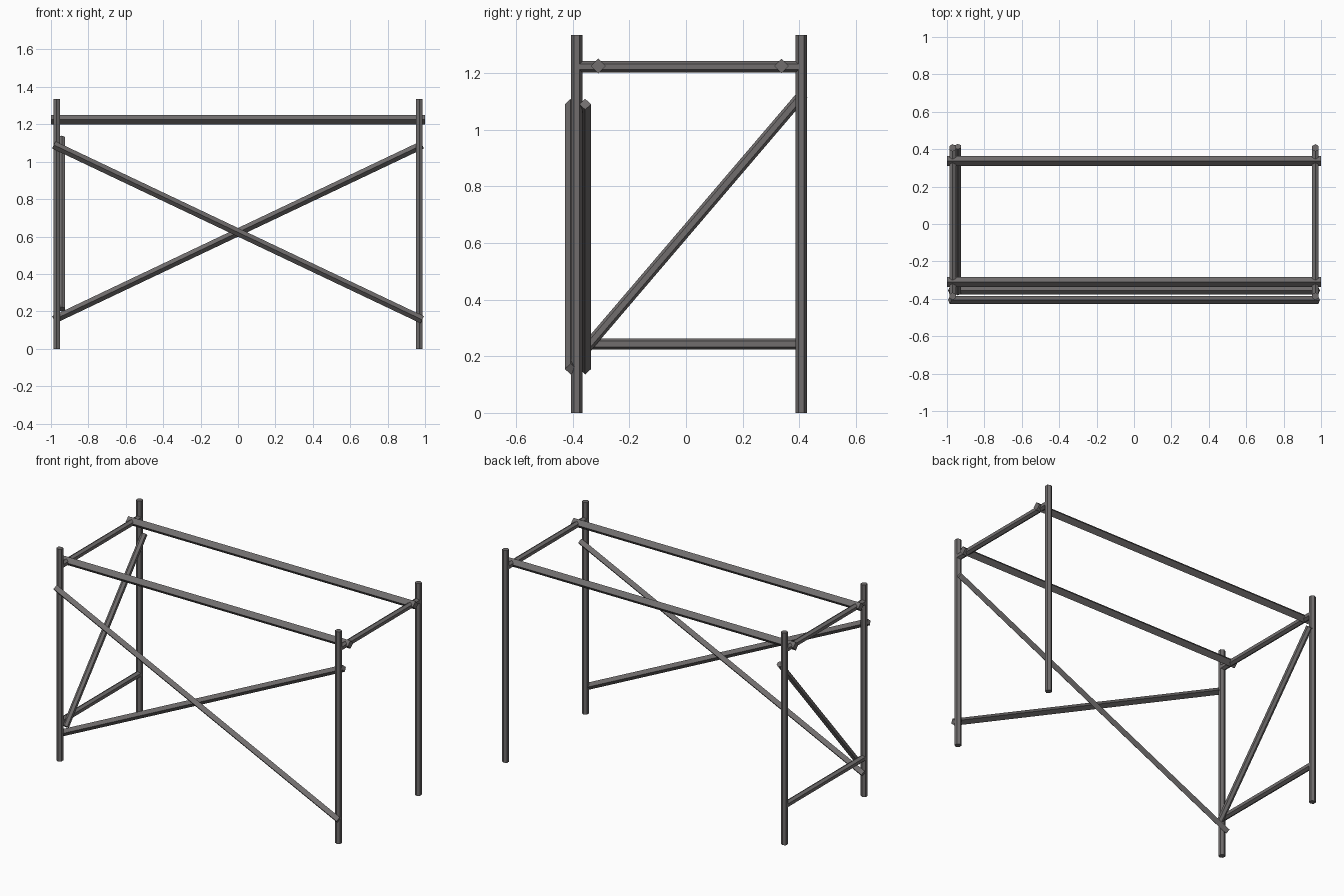
import bpy, bmesh, math
from mathutils import Vector

cube = bpy.data.objects.get("Cube")
if cube:
    bpy.data.objects.remove(cube, do_unlink=True)

# Single steel colour
steel = bpy.data.materials.new("dark_grey_steel")
steel.use_nodes = True
colour = (0.165, 0.155, 0.155, 1)
steel.diffuse_color = colour
steel.node_tree.nodes["Principled BSDF"].inputs["Base Color"].default_value = colour


def bar(name, start, end, radius, sides, ridge):
    """Straight prism from start to end with one edge facing the ridge direction."""
    a, b = Vector(start), Vector(end)
    axis = (b - a).normalized()
    r = Vector(ridge)
    v = (r - axis * r.dot(axis)).normalized()
    u = axis.cross(v)
    bm = bmesh.new()
    rings = []
    for p in (a, b):
        ring = []
        for i in range(sides):
            t = math.tau * i / sides
            ring.append(bm.verts.new(p + (v * math.cos(t) + u * math.sin(t)) * radius))
        rings.append(ring)
    for i in range(sides):
        j = (i + 1) % sides
        bm.faces.new((rings[0][i], rings[0][j], rings[1][j], rings[1][i]))
    bm.faces.new(rings[0][::-1])
    bm.faces.new(rings[1])
    mesh = bpy.data.meshes.new(name)
    bm.to_mesh(mesh)
    bm.free()
    mesh.materials.append(steel)
    obj = bpy.data.objects.new(name, mesh)
    bpy.context.scene.collection.objects.link(obj)


X_END = 0.97
FRONT, BACK = -0.386, 0.407
TUBE = 0.02
Y, Z = (0, 1, 0), (0, 0, 1)

# Upright posts and upper end rails
for side, x in (("right", -X_END), ("left", X_END)):
    for face, y in (("front", FRONT), ("back", BACK)):
        bar(f"{face}_{side}_post", (x, y, 0), (x, y, 1.335), TUBE, 6, Y)
    bar(f"{side}_upper_rail", (x, FRONT, 1.222), (x, BACK, 1.222), TUBE, 6, Z)

# Lower rail and diagonal on the right end only
bar("right_lower_rail", (-X_END, FRONT, 0.243), (-X_END, BACK, 0.243), TUBE, 6, Z)
bar("right_diagonal", (-0.942, -0.367, 0.212), (-0.942, 0.414, 1.127), TUBE * 0.95, 6, Z)

# Long top rails resting across the end rails
for face, y in (("front", -0.31), ("back", 0.337)):
    bar(f"{face}_long_rail", (-1, y, 1.225), (1, y, 1.225), 0.026, 4, Z)

# Crossed braces on the front, one each side of the posts
bar("outer_cross_brace", (-0.985, -0.407, 1.09), (0.985, -0.407, 0.155), 0.021, 4, Y)
bar("inner_cross_brace", (-0.985, -0.356, 0.155), (0.985, -0.356, 1.09), 0.021, 4, Y)
